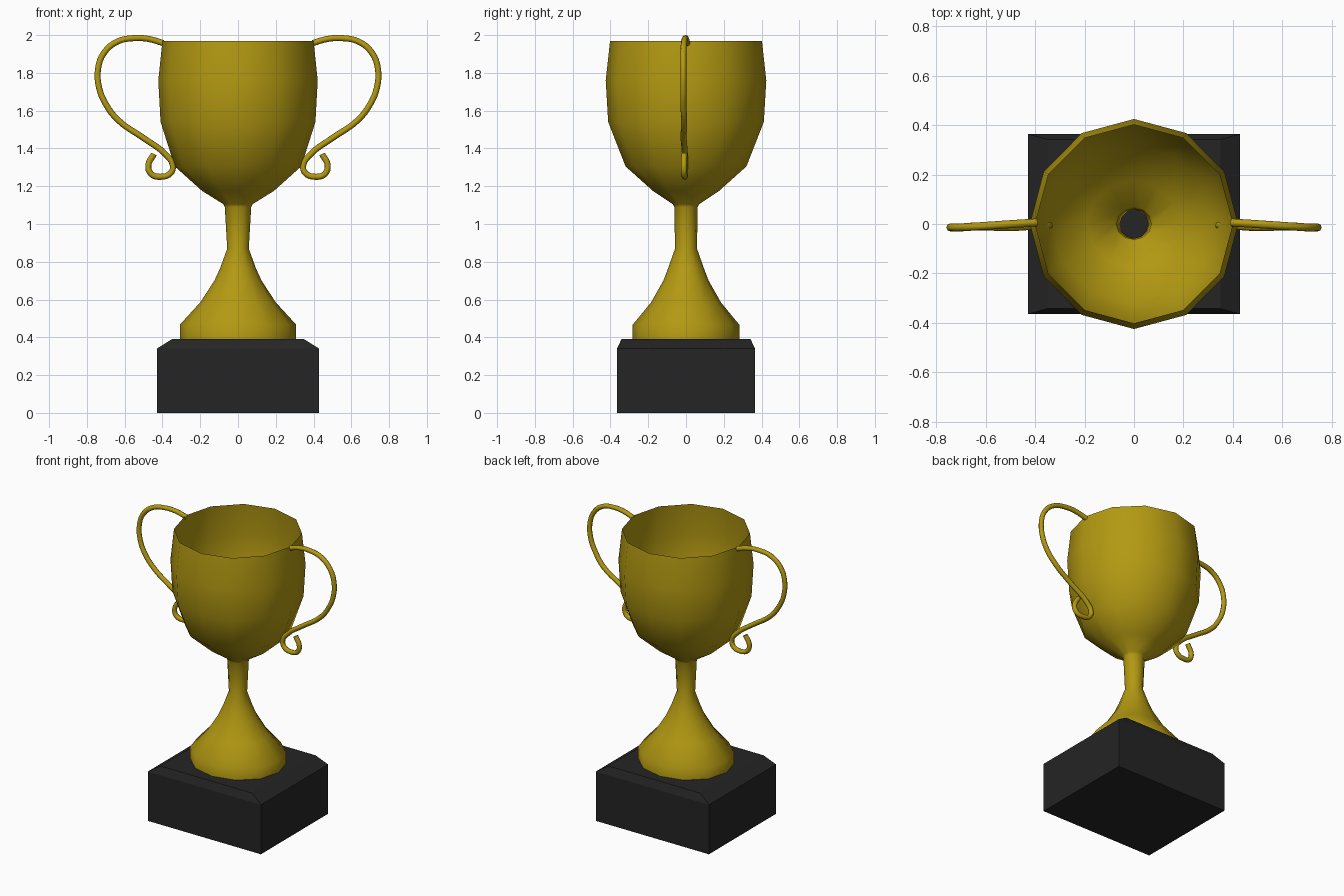
import bpy, bmesh, math

if "Cube" in bpy.data.objects:
    bpy.data.objects.remove(bpy.data.objects["Cube"])


def material(name, rgb):
    m = bpy.data.materials.new(name)
    m.diffuse_color = (*rgb, 1)
    m.use_nodes = True
    m.node_tree.nodes["Principled BSDF"].inputs["Base Color"].default_value = m.diffuse_color
    return m


gold = material("gold", (0.45, 0.32, 0.006))
black = material("black", (0.018, 0.018, 0.018))


def finish(name, bm, mat, smooth):
    bmesh.ops.recalc_face_normals(bm, faces=bm.faces[:])
    me = bpy.data.meshes.new(name)
    bm.to_mesh(me)
    bm.free()
    me.materials.append(mat)
    for p in me.polygons:
        p.use_smooth = smooth
    ob = bpy.data.objects.new(name, me)
    bpy.context.collection.objects.link(ob)
    return ob


def loft(bm, rings, closed_ends):
    loops = [[bm.verts.new(p) for p in ring] for ring in rings]
    n = len(loops[0])
    for a, b in zip(loops, loops[1:]):
        for i in range(n):
            j = (i + 1) % n
            bm.faces.new((a[i], a[j], b[j], b[i]))
    if closed_ends:
        bm.faces.new(loops[0][::-1])
        bm.faces.new(loops[-1])


# Plinth: box with a sloped shoulder
bm = bmesh.new()
loft(bm, [[(sx * x, sy * y, z) for sx, sy in ((-1, -1), (1, -1), (1, 1), (-1, 1))]
          for x, y, z in ((0.43, 0.365, 0), (0.43, 0.365, 0.34), (0.35, 0.342, 0.39))], True)
finish("plinth", bm, black, False)

# Cup, stem and foot: one open twelve-sided shell (x radius, y radius, z)
profile = [(0.308, 0.282, 0.385), (0.308, 0.282, 0.467), (0.2, 0.185, 0.585),
           (0.125, 0.12, 0.70), (0.095, 0.095, 0.765), (0.057, 0.058, 0.87),
           (0.07, 0.062, 1.09), (0.077, 0.07, 1.105), (0.19, 0.175, 1.175),
           (0.335, 0.32, 1.305), (0.41, 0.412, 1.54), (0.422, 0.425, 1.76),
           (0.40, 0.402, 1.97)]
bm = bmesh.new()
loft(bm, [[(rx * math.cos(k * math.pi / 6), ry * math.sin(k * math.pi / 6), z)
           for k in range(12)] for rx, ry, z in profile], False)
finish("cup_body", bm, gold, True)

# Handles: swept round tube ending in a curl, mirrored left and right
path = [(0.395, 1.957), (0.47, 1.979), (0.55, 1.984), (0.64, 1.965), (0.71, 1.905),
        (0.741, 1.82), (0.735, 1.72), (0.70, 1.635), (0.635, 1.55), (0.5, 1.455),
        (0.385, 1.37), (0.345, 1.31), (0.358, 1.268), (0.41, 1.25), (0.46, 1.265),
        (0.475, 1.31), (0.445, 1.37)]
for name, side in (("left_handle", -1), ("right_handle", 1)):
    cu = bpy.data.curves.new(name, "CURVE")
    cu.dimensions = "3D"
    cu.bevel_depth = 0.016
    cu.bevel_resolution = 2
    cu.resolution_u = 4
    cu.use_fill_caps = True
    sp = cu.splines.new("BEZIER")
    sp.bezier_points.add(len(path) - 1)
    for bp, (x, z) in zip(sp.bezier_points, path):
        bp.co = (side * x, 0.006 - 0.02 * min(1, max(0, (x - 0.4) / 0.3)) - (0.012 if z < 1.5 else 0), z)
        bp.handle_left_type = bp.handle_right_type = "AUTO"
    cu.materials.append(gold)
    ob = bpy.data.objects.new(name, cu)
    bpy.context.collection.objects.link(ob)
    bpy.ops.object.select_all(action="DESELECT")
    ob.select_set(True)
    bpy.context.view_layer.objects.active = ob
    bpy.ops.object.convert(target="MESH")
    bpy.ops.object.shade_smooth_by_angle(angle=math.radians(60))
